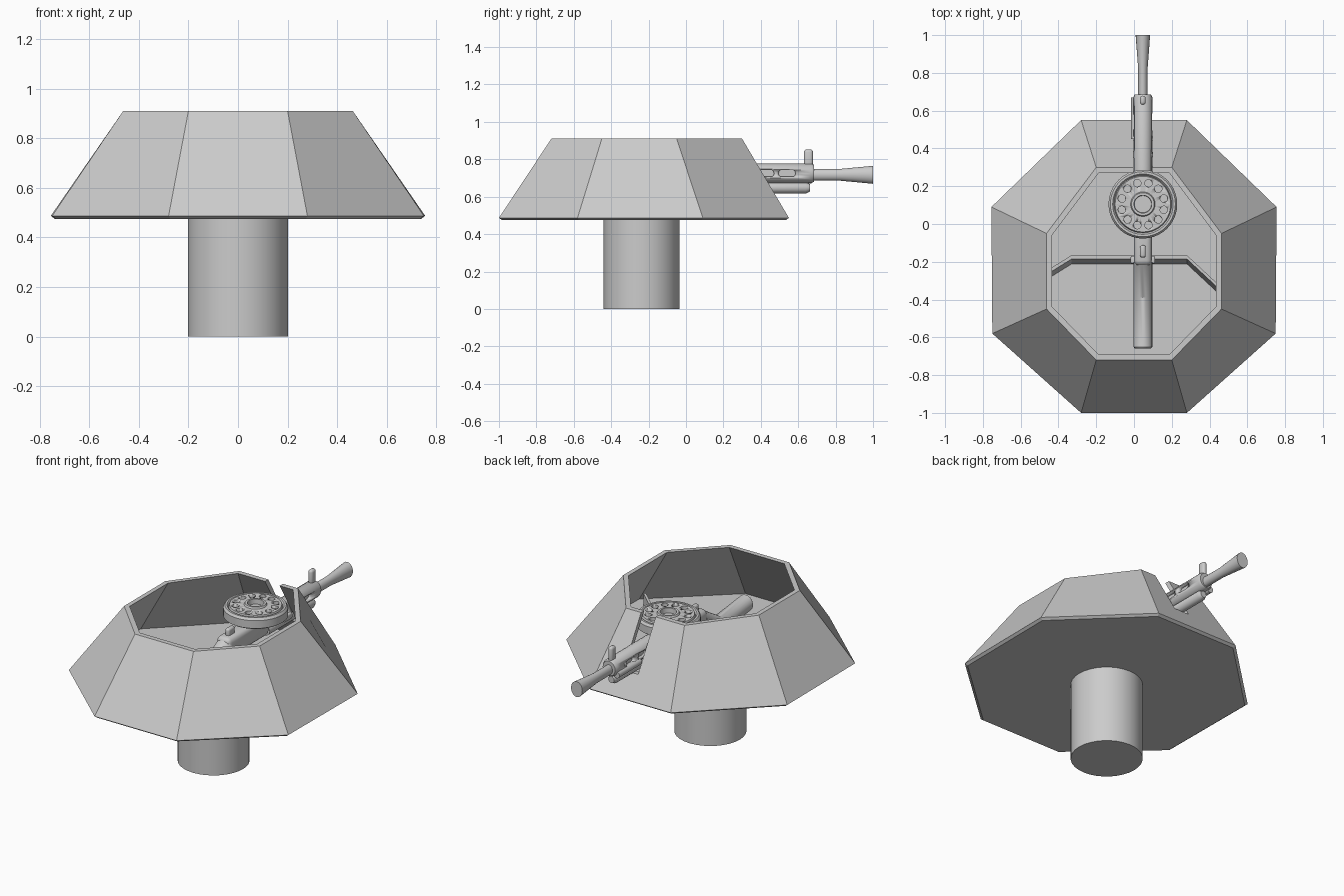
import bpy, bmesh, math
from mathutils import Vector

if "Cube" in bpy.data.objects:
    bpy.data.objects.remove(bpy.data.objects["Cube"])

grey = bpy.data.materials.new("plain grey")
grey.use_nodes = True
grey.diffuse_color = (0.6, 0.6, 0.6, 1)
grey.node_tree.nodes["Principled BSDF"].inputs["Base Color"].default_value = (0.6, 0.6, 0.6, 1)
GUN_X, BORE_Z = 0.047, 0.717


def make(name, bm, smooth=True):
    bmesh.ops.recalc_face_normals(bm, faces=bm.faces)
    mesh = bpy.data.meshes.new(name)
    bm.to_mesh(mesh)
    bm.free()
    ob = bpy.data.objects.new(name, mesh)
    bpy.context.collection.objects.link(ob)
    mesh.materials.append(grey)
    if smooth:
        bpy.ops.object.select_all(action='DESELECT')
        ob.select_set(True)
        bpy.context.view_layer.objects.active = ob
        bpy.ops.object.shade_smooth_by_angle(angle=math.radians(35))
    return ob


def loft(name, rings, smooth=True):
    """Bridge a list of equal point rings and cap both ends."""
    bm = bmesh.new()
    loops = [[bm.verts.new(p) for p in ring] for ring in rings]
    n = len(loops[0])
    for a, b in zip(loops, loops[1:]):
        for i in range(n):
            j = (i + 1) % n
            bm.faces.new((a[i], a[j], b[j], b[i]))
    bm.faces.new(loops[0])
    bm.faces.new(loops[-1])
    return make(name, bm, smooth)


def lathe_z(name, profile, x, y, n=32):
    return loft(name, [[(x + r * math.cos(t * math.tau / n), y + r * math.sin(t * math.tau / n), z)
                        for t in range(n)] for r, z in profile])


def tube_y(name, profile, x=GUN_X, squash=1.0, n=20):
    """Round section along y; profile rows are (y, z, radius)."""
    return loft(name, [[(x + squash * r * math.cos(t * math.tau / n), y, z + r * math.sin(t * math.tau / n))
                        for t in range(n)] for y, z, r in profile])


def box(name, centre, size, bevel=0.0):
    bm = bmesh.new()
    bmesh.ops.create_cube(bm, size=1)
    bmesh.ops.scale(bm, vec=size, verts=bm.verts)
    bmesh.ops.translate(bm, vec=centre, verts=bm.verts)
    if bevel:
        bmesh.ops.bevel(bm, geom=bm.edges[:], offset=bevel, segments=3, affect='EDGES', profile=0.5)
    return make(name, bm)


def cut(target, cutter):
    mod = target.modifiers.new("cut", 'BOOLEAN')
    mod.operation = 'DIFFERENCE'
    mod.solver = 'EXACT'
    mod.object = cutter
    cutter.hide_render = True
    cutter.hide_set(True)
    cutter.display_type = 'WIRE'


# Octagonal open-topped hull
BASE = [(0.28, 0.55), (0.755, 0.09), (0.75, -0.58), (0.28, -1.0)]
RIM = [(0.2, 0.3), (0.463, -0.05), (0.463, -0.45), (0.2, -0.72)]


def octagon(half, z, scale=1.0, cy=-0.22):
    pts = half + [(-x, y) for x, y in reversed(half)]
    return [(x * scale, cy + (y - cy) * scale, z) for x, y in pts]


hull = loft("hull", [octagon(BASE, 0.475, 0.98), octagon(BASE, 0.487), octagon(RIM, 0.91),
                     octagon(RIM, 0.91, 0.94), octagon(BASE, 0.5, 0.95)], smooth=False)
cut(hull, box("gun_slot_cutter", (GUN_X, 0.45, 0.82), (0.1, 0.6, 0.4)))

# Pedestal
lathe_z("pedestal", [(0.202, 0), (0.202, 0.48)], 0, -0.238)

# Low bent wall across the floor
PATH = [(-0.66, -0.39), (-0.33, -0.185), (0.28, -0.185), (0.64, -0.52)]
loft("cross_wall", [[(x, y + dy, z) for dy, z in
                     ((-0.03, 0.49), (0.0, 0.575), (0.02, 0.575), (0.02, 0.49))] for x, y in PATH], smooth=False)
box("gun_cradle", (GUN_X, -0.19, 0.61), (0.13, 0.04, 0.12), 0.008)

# Gun body with a cranked stock
box("receiver", (GUN_X, -0.02, 0.70), (0.095, 0.4, 0.12), 0.028)
box("rear_sight", (GUN_X, -0.145, 0.77), (0.03, 0.065, 0.06), 0.012)
tube_y("stock", [(-0.66, 0.62, 0.042), (-0.65, 0.62, 0.05), (-0.39, 0.59, 0.05), (-0.2, 0.705, 0.05)])

# Barrel and its slotted sleeve
tube_y("barrel", [(0.15, BORE_Z, 0.031), (0.82, BORE_Z, 0.031), (1.0, BORE_Z, 0.048)], squash=0.8)
sleeve = tube_y("barrel_sleeve", [(0.16, BORE_Z + 0.008, 0.053), (0.67, BORE_Z + 0.008, 0.053),
                                  (0.685, BORE_Z + 0.008, 0.045)], squash=0.95)
bm = bmesh.new()
for side in (-1, 1):
    for y in (0.31, 0.425, 0.54):
        geo = bmesh.ops.create_cube(bm, size=1)["verts"]
        bmesh.ops.scale(bm, vec=(0.06, 0.09, 0.036), verts=geo)
        bmesh.ops.translate(bm, vec=(GUN_X + side * 0.056, y, BORE_Z + 0.008), verts=geo)
crosswise = [e for e in bm.edges if abs((e.verts[0].co - e.verts[1].co).x) > 0.01]
bmesh.ops.bevel(bm, geom=crosswise, offset=0.016, segments=3, affect='EDGES', profile=0.5)
cut(sleeve, make("sleeve_slot_cutter", bm))
tube_y("gas_tube", [(0.2, 0.647, 0.03), (0.64, 0.647, 0.03), (0.662, 0.647, 0.02)])
tube_y("side_tube", [(0.45, 0.69, 0.02), (0.67, 0.69, 0.02)], x=GUN_X - 0.042)
box("side_catch", (GUN_X + 0.048, 0.34, 0.69), (0.03, 0.08, 0.04), 0.01)
box("front_sight", (GUN_X, 0.655, 0.80), (0.03, 0.048, 0.105), 0.014)

# Drum magazine with a raised lip, ring of holes and open hub
MAG_Y = 0.105
lathe_z("magazine_neck", [(0.07, 0.73), (0.07, 0.79)], GUN_X, MAG_Y)
drum = lathe_z("drum_magazine", [(0.167, 0.77), (0.182, 0.78), (0.182, 0.828), (0.172, 0.842), (0.16, 0.842),
                                 (0.152, 0.832), (0.147, 0.845), (0.065, 0.845), (0.06, 0.855), (0.047, 0.855),
                                 (0.045, 0.825)], GUN_X, MAG_Y, 40)
bm = bmesh.new()
for i in range(12):
    a = math.tau * (i + 0.5) / 12
    geo = bmesh.ops.create_cone(bm, cap_ends=True, segments=14, radius1=0.02, radius2=0.02, depth=0.06)["verts"]
    bmesh.ops.translate(bm, verts=geo, vec=Vector((GUN_X + 0.115 * math.cos(a), MAG_Y + 0.115 * math.sin(a), 0.85)))
cut(drum, make("magazine_hole_cutter", bm))
